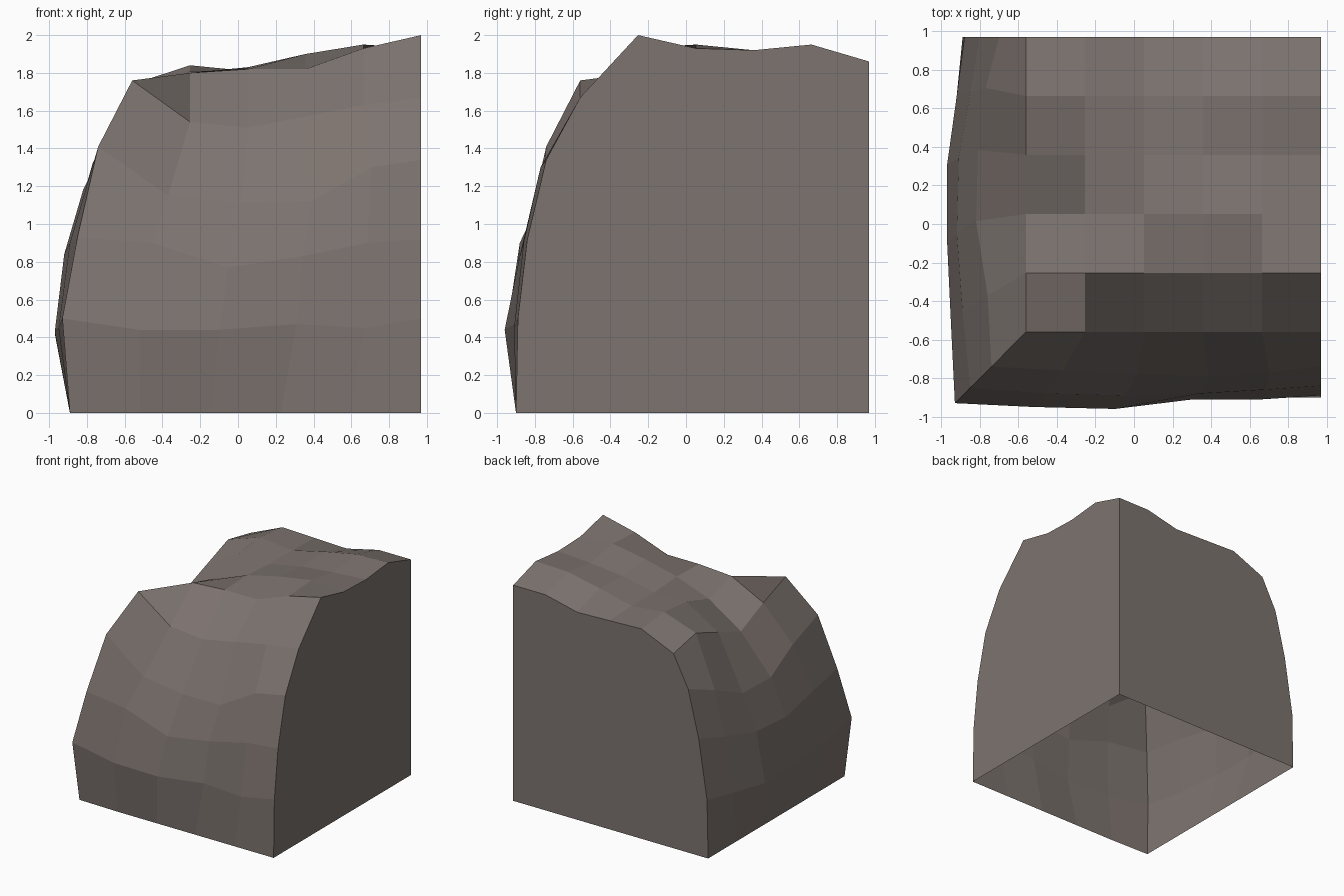
import bpy
import bmesh
import math

cube = bpy.data.objects.get("Cube")
if cube:
    bpy.data.objects.remove(cube, do_unlink=True)

WALL = 0.97      # position of the two flat cut walls
STEPS = 5        # cells along each side

# Stone colour
stone = bpy.data.materials.new("warm grey stone")
stone.use_nodes = True
stone_colour = (0.205, 0.174, 0.160, 1.0)
stone.diffuse_color = stone_colour
stone.node_tree.nodes["Principled BSDF"].inputs["Base Color"].default_value = stone_colour

# Plateau heights in hundredths: one row per step from front to back
plateau = [
    (176, 154, 151, 157, 163, 167),
    (165, 180, 182, 182, 193, 200),
    (152, 172, 183, 190, 195, 193),
    (163, 181, 181, 187, 190, 192),
    (174, 184, 181, 188, 194, 195),
    (168, 181, 180, 179, 186, 186),
]

# Cliff rings from the ground up, in hundredths, each starting at the rounded
# corner: (outward reach, height) for the front cliff and for the side cliff
rings = [
    {"front": ((89, 90, 90, 90, 90, 90), (0,) * 6),
     "side": ((89, 89, 89, 89, 89, 89), (0,) * 6)},
    {"front": ((93, 95, 96, 91, 91, 89), (50, 44, 44, 47, 45, 50)),
     "side": ((93, 95, 97, 97, 92, 88), (50, 45, 43, 42, 46, 50))},
    {"front": ((85, 88, 89, 88, 86, 84), (93, 90, 77, 83, 90, 92)),
     "side": ((85, 89, 92, 91, 85, 80), (93, 90, 84, 86, 93, 101))},
    {"front": ((74, 76, 78, 79, 77, 74), (141, 115, 111, 112, 130, 134)),
     "side": ((74, 76, 82, 81, 77, 70), (141, 130, 118, 118, 132, 141))},
]


def along(corner, step, shift):
    """Spread a step evenly from the corner to the cut wall, leaning towards it."""
    t = step / STEPS
    return -corner + (WALL + corner) * t + shift * math.sin(math.pi * t ** 1.5)


def add_face(bm, verts):
    bm.faces.new(verts)


bm = bmesh.new()

# Plateau grid
first = -0.56
cell = (WALL - first) / STEPS
top = [[bm.verts.new((first + i * cell, first + j * cell, h / 100))
        for i, h in enumerate(row)] for j, row in enumerate(plateau)]
for j in range(STEPS):
    for i in range(STEPS):
        add_face(bm, (top[j][i], top[j][i + 1], top[j + 1][i + 1], top[j + 1][i]))

# Cliff rings: both sides share the corner vertex
front_rows, side_rows = [], []
for level, ring in enumerate(rings):
    shift = 0.1 if level else 0.0
    corner = ring["front"][0][0] / 100
    front_row, side_row = [], []
    for step, (reach, height) in enumerate(zip(*ring["front"])):
        front_row.append(bm.verts.new((along(corner, step, shift), -reach / 100, height / 100)))
    for step, (reach, height) in enumerate(zip(*ring["side"])):
        if step == 0:
            side_row.append(front_row[0])
        else:
            side_row.append(bm.verts.new((-reach / 100, along(corner, step, shift), height / 100)))
    front_rows.append(front_row)
    side_rows.append(side_row)
front_rows.append(top[0])
side_rows.append([row[0] for row in top])

for low, high in zip(front_rows, front_rows[1:]):
    for i in range(STEPS):
        add_face(bm, (low[i], low[i + 1], high[i + 1], high[i]))
for low, high in zip(side_rows, side_rows[1:]):
    for i in range(STEPS):
        add_face(bm, (low[i + 1], low[i], high[i], high[i + 1]))

# Flat cut walls closing the right-hand and back edges
foot = bm.verts.new((WALL, WALL, 0))
add_face(bm, [foot] + [row[-1] for row in reversed(top)] + [row[-1] for row in reversed(front_rows[:-1])])
add_face(bm, [foot] + [row[-1] for row in side_rows[:-1]] + list(top[-1]))

bmesh.ops.recalc_face_normals(bm, faces=bm.faces[:])
if sum(f.normal.z for f in bm.faces) < 0:
    bmesh.ops.reverse_faces(bm, faces=bm.faces[:])

mesh = bpy.data.meshes.new("cliff_corner")
bm.to_mesh(mesh)
bm.free()
mesh.materials.append(stone)
cliff = bpy.data.objects.new("cliff_corner", mesh)
bpy.context.collection.objects.link(cliff)
